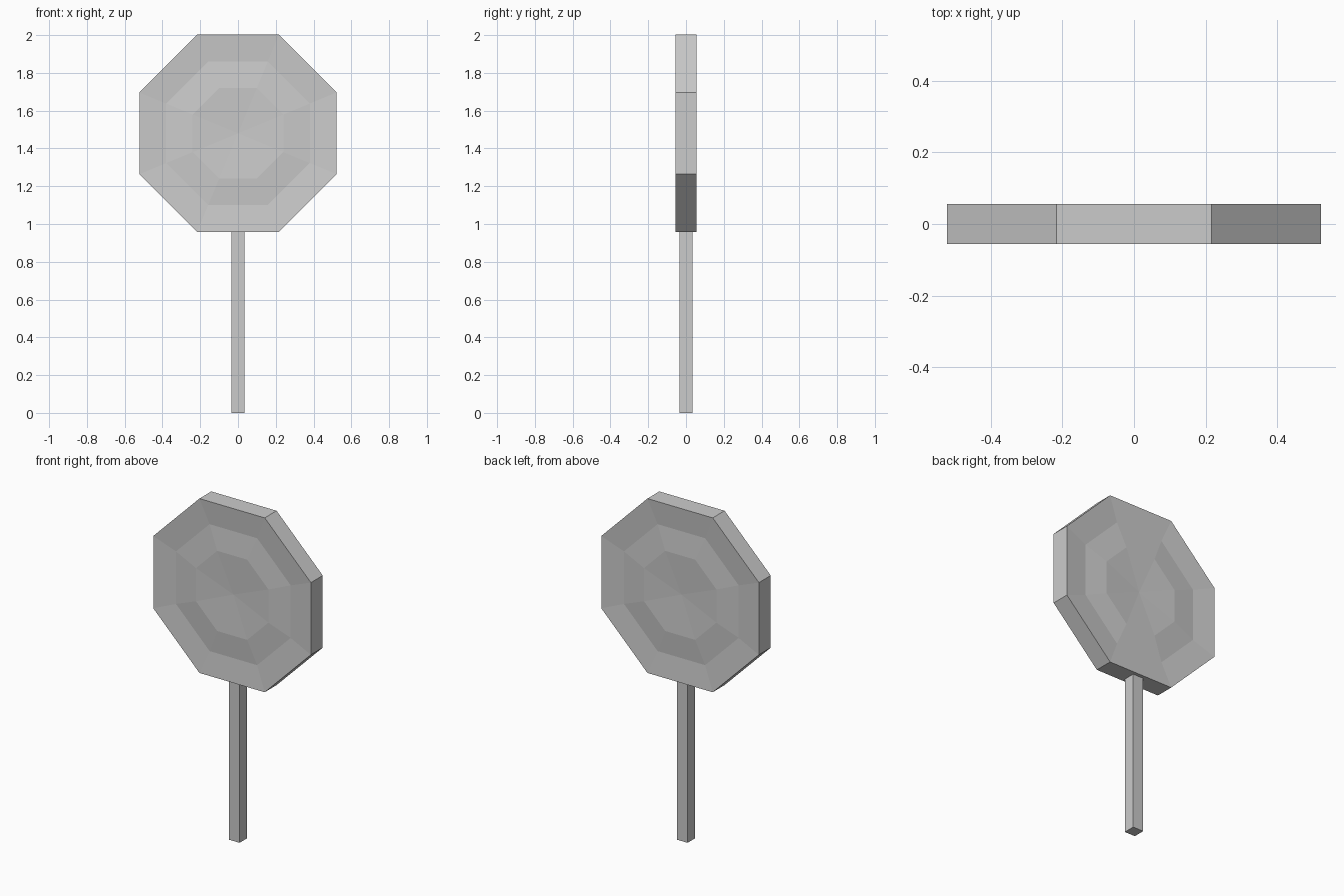
import bpy
import bmesh
from math import cos, sin, pi

cube = bpy.data.objects.get("Cube")
if cube:
    bpy.data.objects.remove(cube, do_unlink=True)

GREY = (0.6, 0.6, 0.6, 1.0)
mat = bpy.data.materials.new("light_grey")
mat.use_nodes = True
mat.diffuse_color = GREY
bsdf = next(n for n in mat.node_tree.nodes if n.type == "BSDF_PRINCIPLED")
bsdf.inputs["Base Color"].default_value = GREY

SIDES = 8
CENTRE_Z = 1.48
HALF_DEPTH = 0.056
# Apothem and recess of each ring, from the rim inwards
RINGS = [(0.522, 0.0), (0.38, 0.012), (0.24, 0.001)]
HUB_RECESS = 0.013


def finish(bm, name):
    bmesh.ops.recalc_face_normals(bm, faces=bm.faces)
    mesh = bpy.data.meshes.new(name)
    bm.to_mesh(mesh)
    bm.free()
    mesh.materials.append(mat)
    obj = bpy.data.objects.new(name, mesh)
    bpy.context.collection.objects.link(obj)
    return obj


def octagon(bm, apothem, y):
    radius = apothem / cos(pi / SIDES)
    angles = [(i + 0.5) * 2 * pi / SIDES for i in range(SIDES)]
    return [bm.verts.new((radius * cos(a), y, CENTRE_Z + radius * sin(a)))
            for a in angles]


def bridge(bm, a, b):
    for i in range(SIDES):
        j = (i + 1) % SIDES
        bm.faces.new((a[i], a[j], b[j], b[i]))


# Octagonal board: both faces step in and out in shallow rings
bm = bmesh.new()
rims = []
for side in (-1, 1):
    loops = [octagon(bm, r, side * (HALF_DEPTH - d)) for r, d in RINGS]
    for outer, inner in zip(loops, loops[1:]):
        bridge(bm, outer, inner)
    hub = bm.verts.new((0, side * (HALF_DEPTH - HUB_RECESS), CENTRE_Z))
    for i in range(SIDES):
        bm.faces.new((loops[-1][i], loops[-1][(i + 1) % SIDES], hub))
    rims.append(loops[0])
bridge(bm, *rims)
finish(bm, "octagonal_board")

# Square post under the board
bm = bmesh.new()
bmesh.ops.create_cube(bm, size=1.0)
bmesh.ops.scale(bm, vec=(0.07, 0.07, 0.97), verts=bm.verts)
bmesh.ops.translate(bm, vec=(0, 0, 0.485), verts=bm.verts)
finish(bm, "post")
